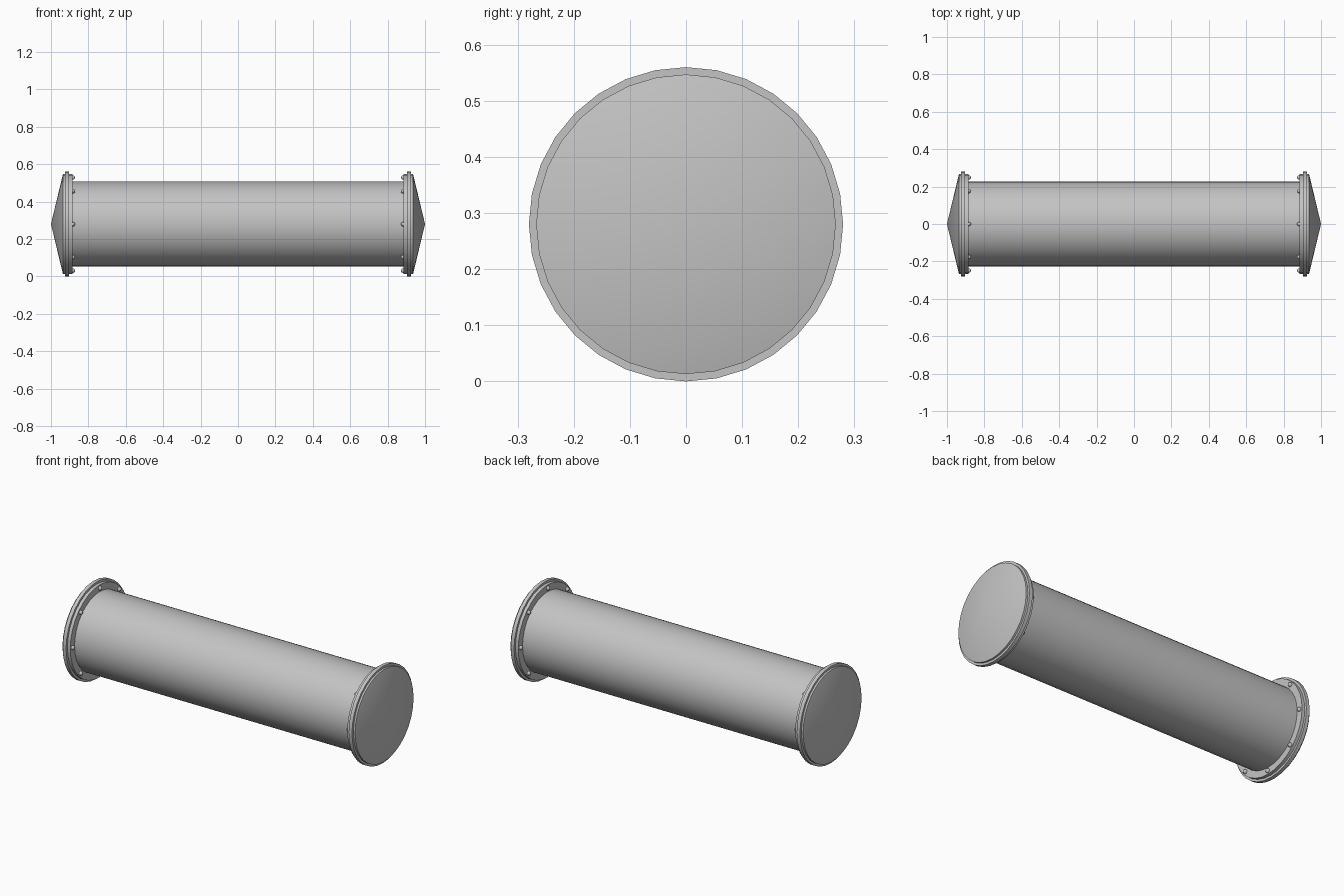
import bpy
import bmesh
from math import cos, sin, pi, radians
from mathutils import Matrix, Vector

cube = bpy.data.objects.get("Cube")
if cube:
    bpy.data.objects.remove(cube, do_unlink=True)

AXIS_Z = 0.28
SIDES = 32

metal = bpy.data.materials.new("grey metal")
metal.use_nodes = True
GREY = (0.55, 0.55, 0.55, 1)
metal.diffuse_color = GREY
metal.node_tree.nodes["Principled BSDF"].inputs["Base Color"].default_value = GREY


def finish(bm, name):
    bmesh.ops.recalc_face_normals(bm, faces=bm.faces)
    mesh = bpy.data.meshes.new(name)
    bm.to_mesh(mesh)
    bm.free()
    mesh.materials.append(metal)
    obj = bpy.data.objects.new(name, mesh)
    bpy.context.collection.objects.link(obj)
    obj.location.z = AXIS_Z
    bpy.ops.object.select_all(action='DESELECT')
    obj.select_set(True)
    bpy.context.view_layer.objects.active = obj
    bpy.ops.object.shade_smooth_by_angle(angle=radians(30))
    return obj


def lathe(name, profile, sides=SIDES):
    """Spin (x, radius) points around the x axis."""
    bm = bmesh.new()
    verts = [bm.verts.new((x, 0, r)) for x, r in profile]
    edges = [bm.edges.new(pair) for pair in zip(verts, verts[1:])]
    bmesh.ops.spin(bm, geom=verts + edges, cent=(0, 0, 0), axis=(1, 0, 0),
                   angle=2 * pi, steps=sides, use_duplicate=False)
    bmesh.ops.remove_doubles(bm, verts=bm.verts, dist=0.0005)
    return finish(bm, name)


def bolts(name, side):
    """Ring of round bolt heads on the inner face of a flange."""
    bm = bmesh.new()
    for i in range(8):
        a = i * pi / 4
        place = Matrix.Translation(Vector((side * 0.883, 0.249 * cos(a), 0.249 * sin(a))))
        bmesh.ops.create_uvsphere(bm, u_segments=12, v_segments=8, radius=0.012, matrix=place)
    return finish(bm, name)


# Long tube
lathe("tube", [(-0.9, 0.228), (0.9, 0.228)])

# Matching end caps: cone, stepped rim, flange face and bolts
for side, label in ((1, "left"), (-1, "right")):
    cap = [(1, 0), (0.936, 0.267), (0.925, 0.267), (0.925, 0.28), (0.904, 0.28),
           (0.904, 0.267), (0.886, 0.267), (0.886, 0.22)]
    lathe(label + "_end_cap", [(side * x, r) for x, r in cap])
    bolts(label + "_bolts", side)
